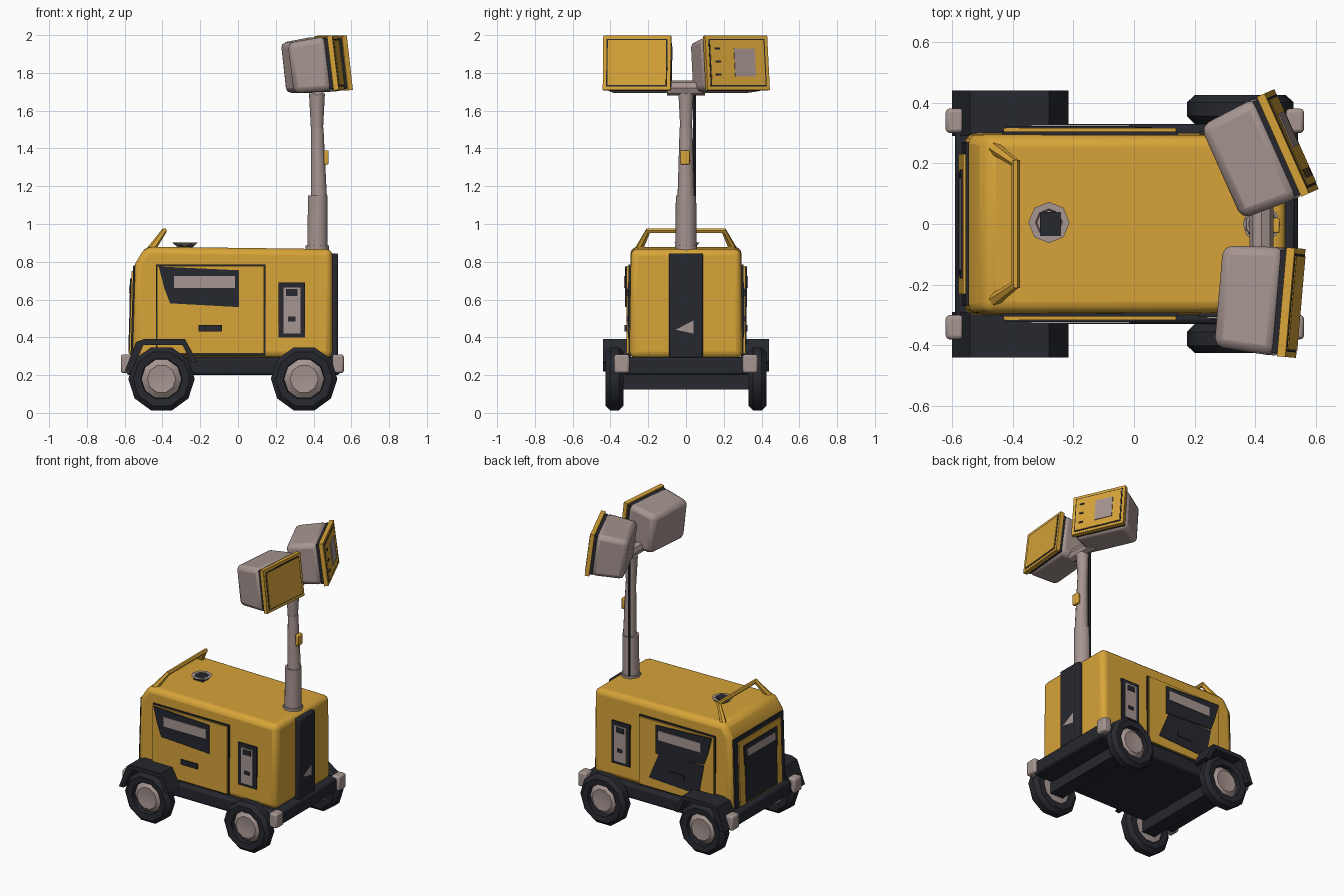
import bpy, bmesh, math
from mathutils import Vector, Matrix, Euler

cube = bpy.data.objects.get("Cube")
if cube:
    bpy.data.objects.remove(cube, do_unlink=True)


def material(name, rgb):
    m = bpy.data.materials.new(name)
    m.use_nodes = True
    m.diffuse_color = (*rgb, 1)
    m.node_tree.nodes["Principled BSDF"].inputs["Base Color"].default_value = (*rgb, 1)
    return m


YELLOW = material("yellow paint", (0.68, 0.37, 0.04))
DARK = material("dark rubber", (0.019, 0.021, 0.028))
GREY = material("warm grey", (0.38, 0.30, 0.28))


def finish(name, bm, mat, bevel=0, segments=2, matrix=None):
    """Turn a bmesh into an object, with optional bevel and smooth shading."""
    if matrix:
        bm.transform(matrix)
    bmesh.ops.recalc_face_normals(bm, faces=bm.faces)
    mesh = bpy.data.meshes.new(name)
    bm.to_mesh(mesh)
    bm.free()
    mesh.materials.append(mat)
    ob = bpy.data.objects.new(name, mesh)
    bpy.context.collection.objects.link(ob)
    if bevel:
        mod = ob.modifiers.new("Bevel", "BEVEL")
        mod.width, mod.segments = bevel, segments
    bpy.ops.object.select_all(action="DESELECT")
    ob.select_set(True)
    bpy.context.view_layer.objects.active = ob
    bpy.ops.object.shade_smooth_by_angle(angle=math.radians(40))
    return ob


def box(name, mat, x, y, z, bevel=0, matrix=None, taper=1):
    """Box between ranges; taper shrinks its low-x end in y and z."""
    bm = bmesh.new()
    bmesh.ops.create_cube(bm, size=1)
    for v in bm.verts:
        s = taper if v.co.x < 0 else 1
        v.co = Vector([(r[0] + r[1]) / 2 + c * k * (r[1] - r[0])
                       for r, c, k in zip((x, y, z), v.co, (1, s, s))])
    return finish(name, bm, mat, bevel, matrix=matrix)


def extrude(name, mat, profile, y0, y1, bevel=0):
    """Extrude an (x, z) profile along y."""
    bm = bmesh.new()
    face = bm.faces.new([bm.verts.new((x, y0, z)) for x, z in profile])
    out = bmesh.ops.extrude_face_region(bm, geom=[face])["geom"]
    bmesh.ops.translate(bm, vec=(0, y1 - y0, 0),
                        verts=[g for g in out if isinstance(g, bmesh.types.BMVert)])
    return finish(name, bm, mat, bevel)


def lathe(name, mat, profile, steps, matrix):
    """Spin a (radius, height) profile about local z."""
    bm = bmesh.new()
    verts = [bm.verts.new((r, 0, h)) for r, h in profile]
    edges = [bm.edges.new(p) for p in zip(verts, verts[1:])]
    bmesh.ops.spin(bm, geom=verts + edges, axis=(0, 0, 1), cent=(0, 0, 0),
                   angle=math.tau, steps=steps)
    bmesh.ops.remove_doubles(bm, verts=bm.verts, dist=0.0005)
    return finish(name, bm, mat, matrix=matrix)


def rod(name, mat, a, b, r1, r2, sides=8):
    """Tapered rod between two points."""
    a, b = Vector(a), Vector(b)
    d = b - a
    turn = d.to_track_quat("Z", "Y").to_matrix().to_4x4()
    return lathe(name, mat, [(0, 0), (r1, 0), (r2, d.length), (0, d.length)], sides,
                 Matrix.Translation(a) @ turn)


# Cabin, chassis and axles
cabin = extrude("cabin", YELLOW, [(-0.56, 0.29), (0.5, 0.29), (0.5, 0.867),
                                  (-0.49, 0.88), (-0.545, 0.79)], -0.3, 0.3)
for v in cabin.data.vertices:
    if v.co.z > 0.85:
        v.co.y *= 0.97
mod = cabin.modifiers.new("Bevel", "BEVEL")
mod.width, mod.segments = 0.035, 3
box("chassis", DARK, (-0.59, 0.54), (-0.33, 0.33), (0.2, 0.295), 0.015)
for label, x in (("rear", -0.4), ("front", 0.35)):
    box(label + "_axle", DARK, (x - 0.05, x + 0.05), (-0.35, 0.35), (0.125, 0.21))

# Stripe with triangular marker on the mast end
box("end_stripe", DARK, (0.48, 0.53), (-0.09, 0.09), (0.29, 0.845), 0.01)
bm = bmesh.new()
bm.faces.new([bm.verts.new((0.533, y, z)) for y, z in ((-0.055, 0.44), (0.04, 0.42), (0.04, 0.49))])
finish("end_marker", bm, GREY)

# Sloped panel at the other end, with frame, window and grille
slope = Matrix.Translation((-0.557, 0, 0.29)) @ Matrix.Rotation(math.radians(1.7), 4, "Y")
for name, mat, out, y, z0, z1 in (
        ("end_surround", DARK, 0.012, 0.27, 0.02, 0.49),
        ("end_frame", YELLOW, 0.02, 0.23, 0.02, 0.46),
        ("end_window", DARK, 0.026, 0.18, 0.29, 0.42),
        ("end_grille", GREY, 0.03, 0.15, 0.34, 0.39),
        ("end_recess", DARK, 0.025, 0.17, 0.03, 0.29)):
    box(name, mat, (-out, 0.02), (-y, y), (z0, z1), matrix=slope)

# Doors, vents, wheels, fenders and corner lamps on both sides
for side, label in ((-1, "right"), (1, "left")):
    def plate(name, mat, x, z, depth):
        y = sorted((side * 0.28, side * depth))
        return box(label + "_" + name, mat, x, y, z)

    plate("door_gap", DARK, (-0.435, 0.145), (0.305, 0.785), 0.305)
    plate("door", YELLOW, (-0.43, 0.138), (0.315, 0.778), 0.316)
    extrude(label + "_door_window", DARK,
            [(-0.42, 0.775), (0.005, 0.755), (0.005, 0.56), (-0.36, 0.58), (-0.39, 0.66)],
            side * 0.29, side * 0.323)
    plate("door_grille", GREY, (-0.34, -0.015), (0.66, 0.725), 0.328)
    plate("door_handle", DARK, (-0.21, -0.085), (0.43, 0.465), 0.325)
    if side > 0:
        extrude("left_door_recess", DARK, [(-0.36, 0.57), (-0.02, 0.57), (0.06, 0.38), (-0.32, 0.36)],
                0.29, 0.32)
    plate("vent_frame", DARK, (0.215, 0.355), (0.4, 0.69), 0.306)
    plate("vent", GREY, (0.24, 0.33), (0.42, 0.665), 0.311)
    plate("vent_latch", DARK, (0.265, 0.305), (0.485, 0.51), 0.314)
    plate("vent_inlet", DARK, (0.255, 0.315), (0.62, 0.655), 0.314)

    for end, x in (("rear", -0.405), ("front", 0.35)):
        place = Matrix.Translation((x, side * 0.33, 0.18)) @ Matrix.Rotation(-side * math.pi / 2, 4, "X")
        lathe(f"{label}_{end}_tyre", DARK, [(0.105, 0), (0.15, 0), (0.176, 0.025), (0.176, 0.07),
                                            (0.15, 0.095), (0.11, 0.09), (0.105, 0)], 10, place)
        lathe(f"{label}_{end}_hub", GREY, [(0, 0), (0.107, 0.01), (0.107, 0.06), (0.075, 0.085),
                                           (0.035, 0.08), (0, 0.08)], 10, place)

    arch = [(-0.6, 0.22), (-0.54, 0.375), (-0.5, 0.39), (-0.28, 0.39), (-0.215, 0.27),
            (-0.245, 0.265), (-0.295, 0.36), (-0.5, 0.36), (-0.565, 0.22)]
    extrude(label + "_fender", DARK, arch, side * 0.29, side * 0.44)
    for end, x in (("rear", -0.59), ("front", 0.53)):
        box(f"{label}_{end}_corner_lamp", GREY, (x - 0.03, x + 0.03),
            (side * 0.34 - 0.04, side * 0.34 + 0.04), (0.21, 0.31), 0.012)

    # Roof handle post
    rod(label + "_handle_post", YELLOW, (-0.46, side * 0.25, 0.865), (-0.39, side * 0.2, 0.965), 0.022, 0.014, 6)

rod("handle_bar", YELLOW, (-0.39, -0.21, 0.965), (-0.39, 0.21, 0.965), 0.014, 0.014, 6)

# Exhaust cap on the roof
lathe("exhaust_cap", GREY, [(0, 0), (0.035, 0), (0.068, 0.03), (0.045, 0.03), (0.04, 0.02), (0, 0.02)], 8,
      Matrix.Translation((-0.28, 0.005, 0.872)))
box("exhaust_opening", DARK, (-0.31, -0.24), (-0.04, 0.04), (0.88, 0.902))

# Telescopic mast with cable and beacon
rod("mast_collar", GREY, (0.42, 0, 0.855), (0.42, 0, 0.885), 0.062, 0.062, 10)
rod("mast_base", GREY, (0.42, 0, 0.86), (0.422, 0, 1.15), 0.056, 0.054, 10)
rod("mast_middle", GREY, (0.428, 0, 1.14), (0.42, 0, 1.51), 0.045, 0.034, 10)
rod("mast_top", GREY, (0.418, 0, 1.5), (0.418, 0, 1.69), 0.032, 0.042, 10)
rod("mast_cable", DARK, (0.4, 0.045, 0.87), (0.4, 0.045, 1.69), 0.009, 0.009, 6)
box("mast_beacon", YELLOW, (0.455, 0.48), (-0.03, 0.02), (1.315, 1.39), 0.006)
rod("lamp_bracket", GREY, (0.42, -0.1, 1.72), (0.42, 0.1, 1.72), 0.04, 0.04, 8)

# Floodlights: housing, dark gasket, yellow rim and lens
for label, centre, yaw in (("right", (0.415, -0.25, 1.84), -5), ("left", (0.412, 0.225, 1.84), 24)):
    aim = Matrix.Translation(centre) @ Euler((0, math.radians(-7), math.radians(yaw))).to_matrix().to_4x4()
    w, h = 0.18, 0.145
    box(label + "_lamp_housing", GREY, (-0.125, 0.08), (-w, w), (-h, h), 0.03, aim, 0.93)
    box(label + "_lamp_gasket", DARK, (0.07, 0.094), (-w + 0.01, w - 0.01), (-h + 0.01, h - 0.01), 0, aim)
    box(label + "_lamp_rim", YELLOW, (0.09, 0.118), (-w, w), (-h, h), 0, aim)
    box(label + "_lamp_seal", DARK, (0.11, 0.12), (-w + 0.018, w - 0.018), (-h + 0.018, h - 0.018), 0, aim)
    box(label + "_lamp_lens", YELLOW, (0.11, 0.123), (-w + 0.025, w - 0.025), (-h + 0.025, h - 0.025), 0, aim)
    if label == "left":
        box("left_lamp_bulb", GREY, (0.11, 0.127), (-0.02, 0.1), (-0.075, 0.075), 0, aim)
        for z in (-0.07, 0, 0.07):
            box("left_lamp_clip", DARK, (0.11, 0.127), (-0.13, -0.1), (z, z + 0.01), 0, aim)
